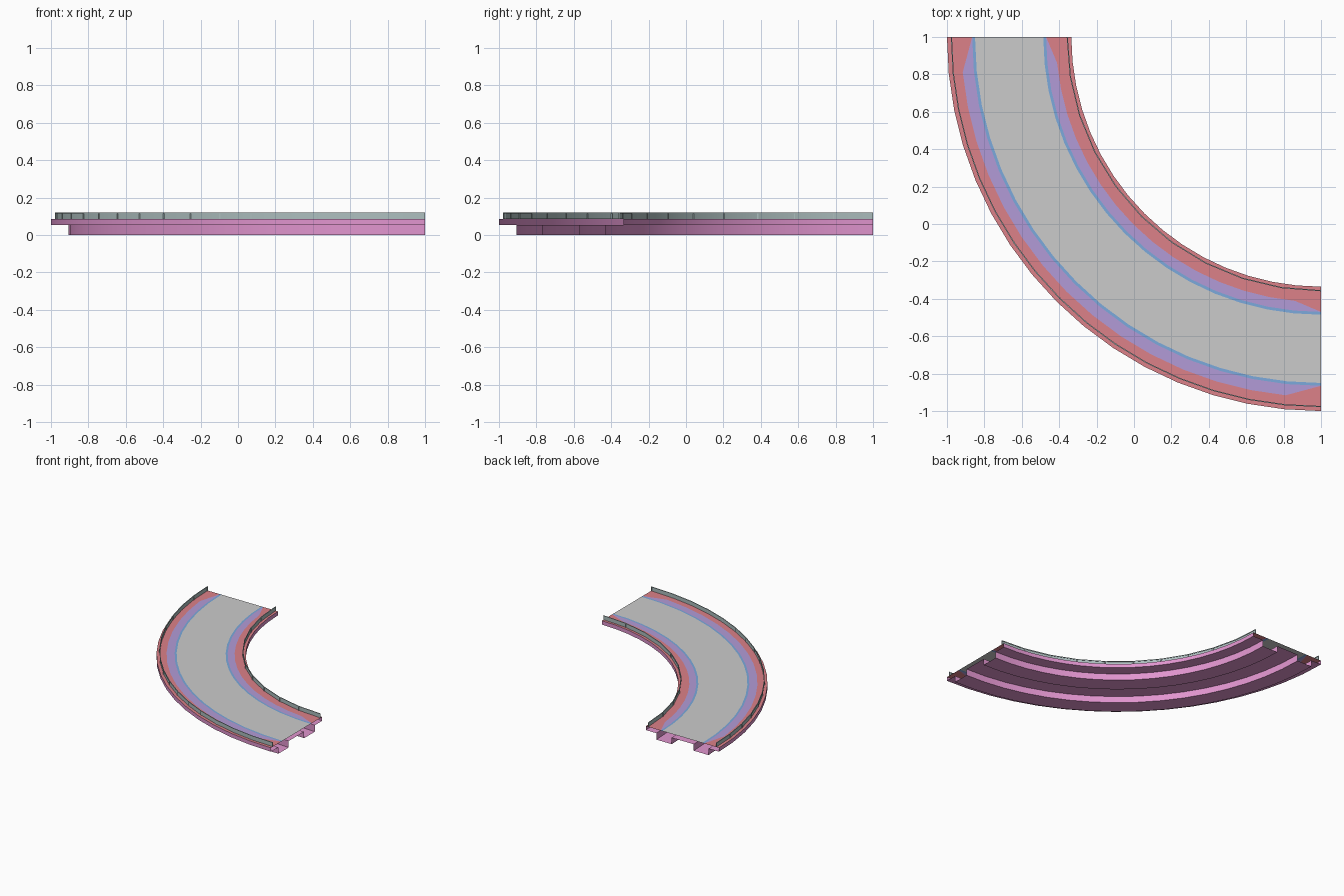
import bpy, bmesh
from math import cos, sin, pi

if "Cube" in bpy.data.objects:
    bpy.data.objects.remove(bpy.data.objects["Cube"])

CX = CY = 1.0          # centre of the bend
SEG = 16               # road segments per quarter turn
Z0, Z1, ZR = 0.053, 0.085, 0.12


def material(name, rgb):
    m = bpy.data.materials.new(name)
    m.diffuse_color = (*rgb, 1)
    m.use_nodes = True
    m.node_tree.nodes["Principled BSDF"].inputs["Base Color"].default_value = m.diffuse_color
    return m


PINK = material("pink", (0.75, 0.30, 0.62))
RED = material("red", (0.72, 0.22, 0.25))
PURPLE = material("purple", (0.45, 0.33, 0.68))
BLUE = material("blue", (0.20, 0.40, 0.72))
RAIL = material("rail", (0.42, 0.52, 0.52))


def sweep(name, profile, mat=None, seg=SEG, closed=False):
    """Sweep (radius, z) points round the quarter bend; profile may be a function of the step."""
    bm = bmesh.new()
    rings = []
    for i in range(seg + 1):
        a = pi + pi / 2 * i / seg
        pts = profile(i) if callable(profile) else profile
        rings.append([bm.verts.new((CX + r * cos(a), CY + r * sin(a), z)) for r, z in pts])
    n = len(rings[0])
    for p, q in zip(rings, rings[1:]):
        for k in range(n if closed else n - 1):
            j = (k + 1) % n
            # degenerate taper ends collapse to triangles below
            bm.faces.new((p[k], q[k], q[j], p[j]))
    if closed:
        bm.faces.new(rings[0])
        bm.faces.new(rings[-1][::-1])
    bmesh.ops.remove_doubles(bm, verts=bm.verts, dist=1e-5)
    if closed:
        bmesh.ops.recalc_face_normals(bm, faces=bm.faces)
    me = bpy.data.meshes.new(name)
    bm.to_mesh(me)
    bm.free()
    ob = bpy.data.objects.new(name, me)
    bpy.context.collection.objects.link(ob)
    if mat:
        me.materials.append(mat)
    bpy.ops.object.select_all(action='DESELECT')
    ob.select_set(True)
    bpy.context.view_layer.objects.active = ob
    bpy.ops.object.shade_smooth_by_angle(angle=0.52)
    return ob


def strip(name, outer, inner, mat=None):
    """Flat top band; either radius may be a function of the step."""
    val = lambda v, i: v(i) if callable(v) else v
    return sweep(name, lambda i: [(val(outer, i), Z1), (val(inner, i), Z1)], mat)


def taper(wide, end):
    return lambda i: end if i in (0, SEG) else wide


# underside shell with two hollow support beams, open at the joining ends
sweep("deck_shell", [(1.335, Z1), (1.335, Z0), (1.43, Z0), (1.43, 0), (1.57, 0), (1.57, Z0),
                     (1.77, Z0), (1.77, 0), (1.905, 0), (1.905, Z0), (2.0, Z0), (2.0, Z1)], PINK)

# road surface and coloured bands
strip("road_surface", 1.85, 1.485)
strip("outer_line", 1.865, 1.85, BLUE)
strip("inner_line", 1.485, 1.47, BLUE)
out_edge, in_edge = taper(1.925, 1.865), taper(1.418, 1.47)
strip("outer_band", out_edge, 1.865, PURPLE)
strip("inner_band", 1.47, in_edge, PURPLE)
strip("outer_shoulder", 2.0, out_edge, RED)
strip("inner_shoulder", in_edge, 1.335, RED)


# guard rails: thin panel, top bar and posts
def guard_rail(side, r, seg):
    h = 0.003
    sweep(side + "_rail_panel", [(r, Z1), (r, ZR - 0.006)], RAIL, seg)
    sweep(side + "_rail_bar", [(r - h, ZR - 0.006), (r + h, ZR - 0.006), (r + h, ZR), (r - h, ZR)],
          RAIL, seg, closed=True)
    bm = bmesh.new()
    for i in range(seg + 1):
        a = pi + pi / 2 * i / seg
        c = (min(CX + r * cos(a), 1 - h), min(CY + r * sin(a), 1 - h))
        vs = bmesh.ops.create_cube(bm, size=1)["verts"]
        bmesh.ops.scale(bm, vec=(2 * h, 2 * h, ZR - 0.006 - Z1), verts=vs)
        bmesh.ops.translate(bm, vec=(*c, (Z1 + ZR - 0.006) / 2), verts=vs)
    me = bpy.data.meshes.new(side + "_rail_posts")
    bm.to_mesh(me)
    bm.free()
    me.materials.append(RAIL)
    bpy.context.collection.objects.link(bpy.data.objects.new(side + "_rail_posts", me))


guard_rail("outer", 1.976, SEG)
guard_rail("inner", 1.357, 10)
